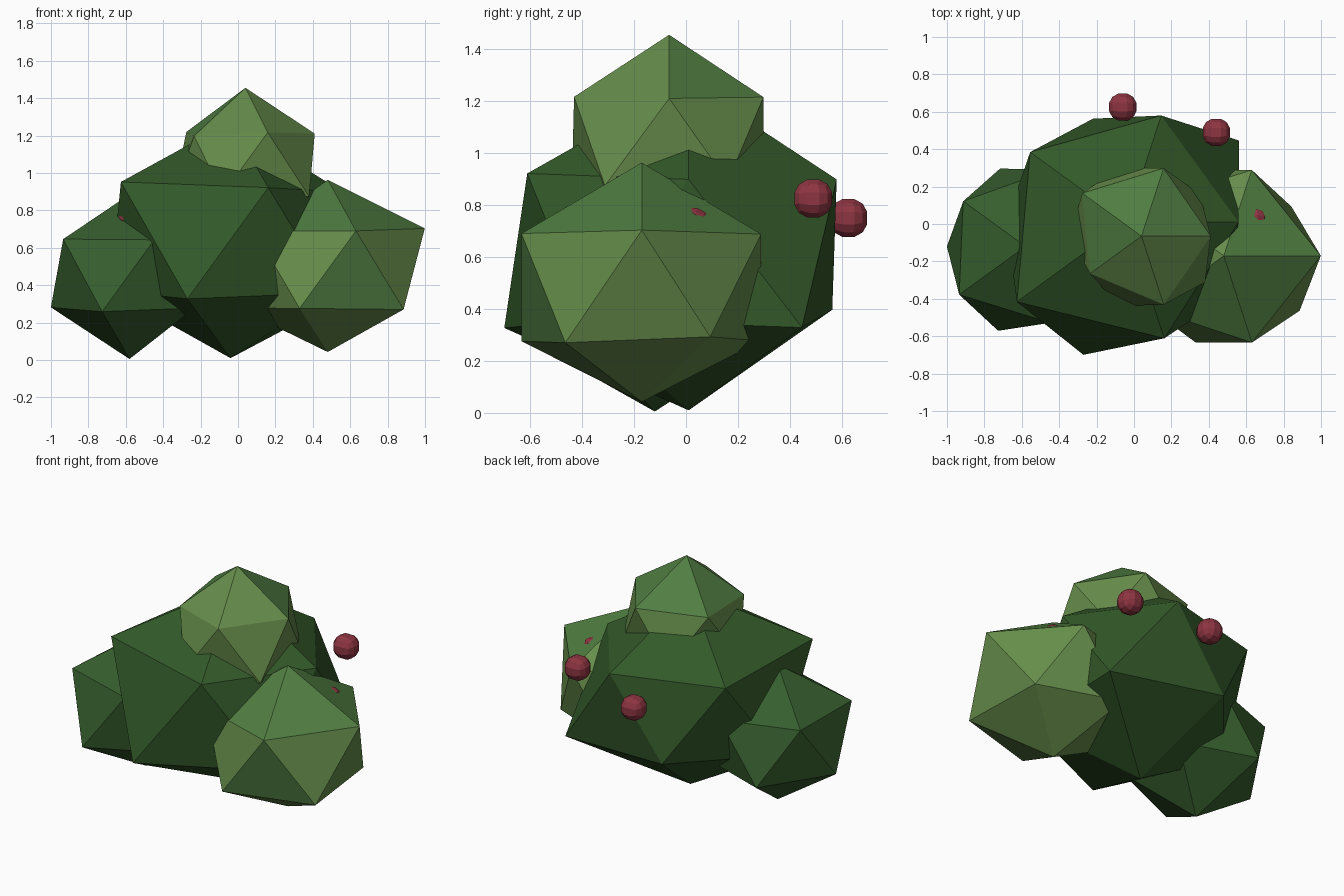
import bpy, bmesh, math

if "Cube" in bpy.data.objects:
    bpy.data.objects.remove(bpy.data.objects["Cube"])

SQUASH = 0.85


def material(name, rgb):
    m = bpy.data.materials.new(name)
    m.diffuse_color = (*rgb, 1)
    m.use_nodes = True
    m.node_tree.nodes["Principled BSDF"].inputs["Base Color"].default_value = m.diffuse_color
    return m


def make_object(name, bm, mats, location):
    mesh = bpy.data.meshes.new(name)
    bm.to_mesh(mesh)
    bm.free()
    for m in mats:
        mesh.materials.append(m)
    ob = bpy.data.objects.new(name, mesh)
    ob.location = location
    bpy.context.collection.objects.link(ob)


def corner_number(co):
    """0 bottom, 1-5 lower ring, 6-10 upper ring, 11 top."""
    a = math.degrees(math.atan2(co.y, co.x))
    if abs(co.z) > 0.9:
        return 0 if co.z < 0 else 11
    if co.z < 0:
        return 1 + round((-36 - a) / 72) % 5
    return 6 + round((-72 - a) / 72) % 5


def clump(name, location, radii, mats, second=()):
    """Flat-faced leaf clump: icosahedron with one radius per corner.
    Faces listed in second (by corner numbers) get the second material."""
    bm = bmesh.new()
    bmesh.ops.create_icosphere(bm, subdivisions=1, radius=1)
    number = {v: corner_number(v.co) for v in bm.verts}
    for f in bm.faces:
        if {number[v] for v in f.verts} in second:
            f.material_index = 1
    for v in bm.verts:
        v.co = v.co.normalized() * radii[number[v]]
        v.co.z *= SQUASH
    make_object(name, bm, mats, location)


def berry(name, location, mat, radius=0.08):
    """Small round berry: cube grid pushed out to a ball."""
    bm = bmesh.new()
    bmesh.ops.create_cube(bm, size=2)
    bmesh.ops.subdivide_edges(bm, edges=bm.edges[:], cuts=2, use_grid_fill=True)
    for v in bm.verts:
        v.co = v.co.normalized() * radius
    make_object(name, bm, [mat], location)


dark = material("dark_leaf", (0.033, 0.10, 0.022))
mid = material("mid_leaf", (0.037, 0.112, 0.027))
green = material("green_leaf", (0.08, 0.205, 0.053))
olive = material("olive_leaf", (0.132, 0.265, 0.07))
red = material("berry_red", (0.27, 0.035, 0.053))

# Leaf clumps
clump("main_clump", (-0.04, 0.01, 0.644),
      [.746, .75, .834, .72, .65, .83, .73, .81, .712, .67, .67, .74], [dark])
clump("left_clump", (-0.58, -0.12, 0.46),
      [.535, .48, .53, .47, .49, .48, .48, .49, .46, .48, .48, .5], [mid])
clump("right_clump", (0.48, -0.17, 0.483),
      [.518, .56, .545, .54, .54, .5, .545, .54, .54, .54, .58, .565],
      [olive, green], [{11, 9, 10}, {11, 6, 10}, {11, 6, 7}, {1, 2, 6}])
clump("top_clump", (0.04, -0.065, 1.053),
      [.43, .47, .44, .43, .43, .43, .43, .38, .437, .427, .414, .473],
      [olive, green], [{11, 9, 10}, {11, 8, 9}, {11, 7, 8}])

# Berries
for i, p in enumerate([(-0.06, 0.625, 0.75), (0.44, 0.49, 0.825),
                       (0.64, 0.02, 0.716), (-0.565, -0.27, 0.77)]):
    berry(f"berry_{i + 1}", p, red)
